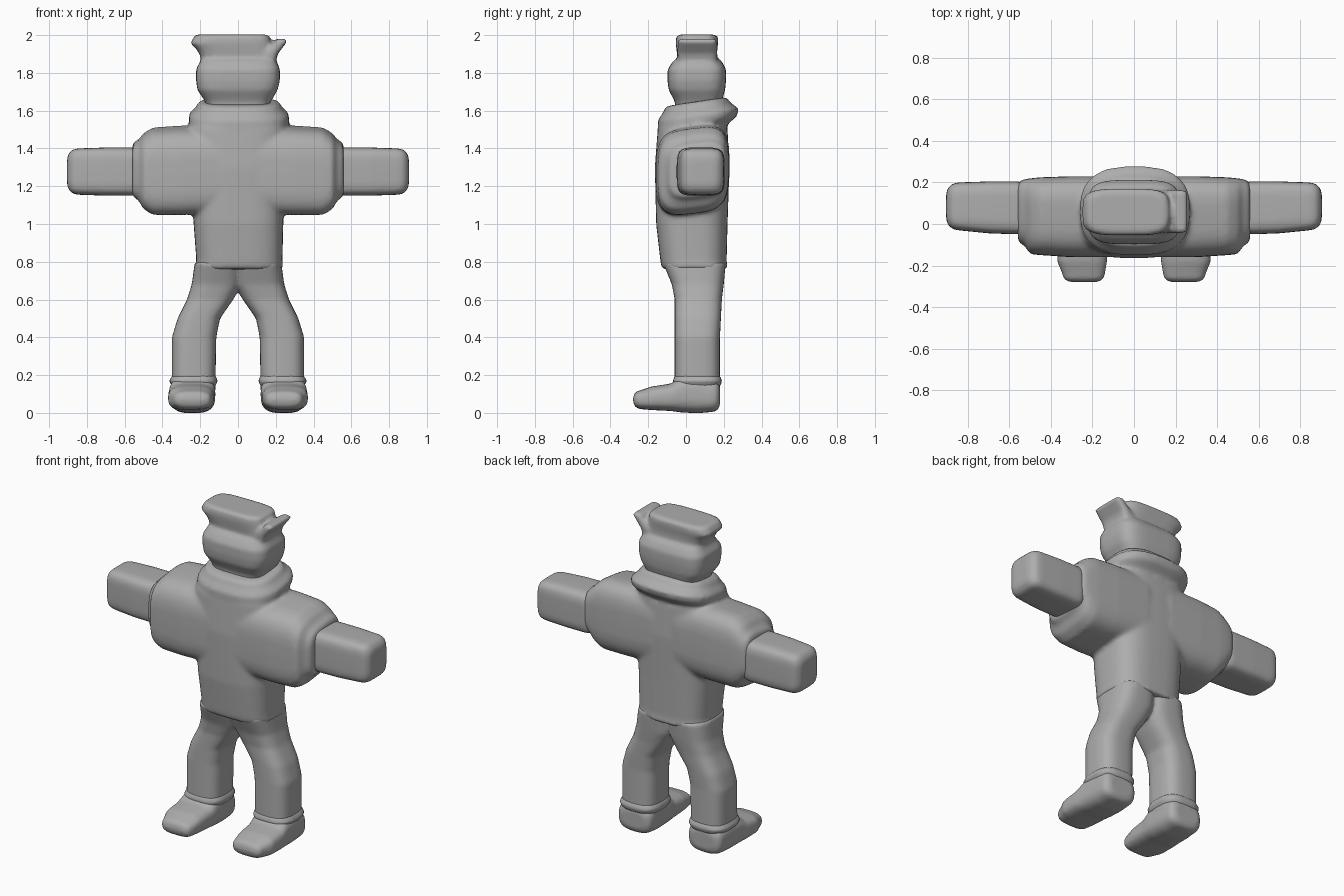
import bpy
import bmesh
from math import sin, cos, pi, copysign

cube = bpy.data.objects.get("Cube")
if cube:
    bpy.data.objects.remove(cube, do_unlink=True)

grey = bpy.data.materials.new("plain_grey")
grey.use_nodes = True
tone = (.42, .42, .42, 1)
grey.diffuse_color = tone
grey.node_tree.nodes["Principled BSDF"].inputs["Base Color"].default_value = tone


def rounded_ends(rows, radius):
    """Replace the first and last row by a short quarter-round cap."""
    def cap(row, inward):
        t, a_min, a_max, b_min, b_max = row
        steps = []
        for k in range(4):
            angle = k / 3 * pi / 2
            inset = radius * (1 - sin(angle))
            steps.append((t + inward * radius * (1 - cos(angle)),
                          a_min + inset, a_max - inset,
                          b_min + inset, b_max - inset))
        return steps
    direction = copysign(1, rows[-1][0] - rows[0][0])
    first = cap(rows[0], direction)
    last = cap(rows[-1], -direction)
    return first + rows[1:-1] + last[::-1]


def loft(bm, axis, rows, side=1, radius=.04, power=3.5, tilt=0, segments=40):
    """Skin rows of (position, min, max, min, max) with rounded-box rings."""
    rings = []
    for t, a_min, a_max, b_min, b_max in rounded_ends(rows, radius):
        ring = []
        for i in range(segments):
            angle = 2 * pi * i / segments
            c, s = cos(angle), sin(angle)
            u = copysign(abs(c) ** (2 / power), c)
            v = copysign(abs(s) ** (2 / power), s)
            a = (a_min + a_max) / 2 + u * (a_max - a_min) / 2
            b = (b_min + b_max) / 2 + v * (b_max - b_min) / 2
            x, y, z = {"x": (t, a, b), "y": (a, t, b), "z": (a, b, t)}[axis]
            ring.append(bm.verts.new((x * side, y, z + tilt * y)))
        rings.append(ring)
    faces = [bm.faces.new(rings[0]), bm.faces.new(rings[-1])]
    for low, high in zip(rings, rings[1:]):
        for i in range(segments):
            j = (i + 1) % segments
            faces.append(bm.faces.new((low[i], low[j], high[j], high[i])))
    bmesh.ops.recalc_face_normals(bm, faces=faces)


def finish(bm, name, voxel=.012, softness=6):
    """Fuse the overlapping lofts of one part into a soft sculpted surface."""
    mesh = bpy.data.meshes.new(name)
    bm.to_mesh(mesh)
    bm.free()
    mesh.materials.append(grey)
    obj = bpy.data.objects.new(name, mesh)
    bpy.context.collection.objects.link(obj)
    fuse = obj.modifiers.new("fuse", "REMESH")
    fuse.mode = "VOXEL"
    fuse.voxel_size = voxel
    fuse.use_smooth_shade = True
    soften = obj.modifiers.new("soften", "SMOOTH")
    soften.factor = .5
    soften.iterations = softness
    return obj


# Jacket: trunk, puffy sleeves and thick collar in one piece
bm = bmesh.new()
loft(bm, "z", [(.76, -.23, .24, -.13, .22),
               (.8, -.22, .235, -.135, .215),
               (1, -.235, .24, -.158, .22),
               (1.3, -.25, .25, -.165, .23),
               (1.5, -.26, .26, -.15, .22),
               (1.58, -.23, .24, -.13, .2)], radius=.015, power=3)
for side in (1, -1):
    loft(bm, "x", [(.05, -.16, .23, 1.06, 1.51),
                   (.3, -.16, .23, 1.05, 1.51),
                   (.45, -.15, .225, 1.05, 1.5),
                   (.5, -.145, .22, 1.08, 1.47),
                   (.56, -.1, .215, 1.13, 1.43)],
         side, radius=.03, power=3.6, tilt=.12)
loft(bm, "z", [(1.45, -.23, .24, -.12, .2),
               (1.53, -.26, .27, -.15, .27),
               (1.57, -.26, .27, -.15, .28),
               (1.64, -.22, .23, -.12, .23)], radius=.03, power=2.7, tilt=.15)
finish(bm, "jacket", softness=8)

# Head on a short neck, with the flared flat hat and its side tuft
bm = bmesh.new()
loft(bm, "z", [(1.55, -.15, .15, -.05, .18),
               (1.65, -.175, .175, -.06, .19),
               (1.71, -.215, .21, -.092, .207),
               (1.76, -.222, .222, -.098, .212),
               (1.82, -.222, .222, -.097, .212),
               (1.86, -.2, .205, -.07, .19),
               (1.88, -.195, .2, -.045, .165),
               (1.92, -.215, .185, -.05, .165),
               (1.96, -.255, .175, -.055, .17),
               (2.003, -.235, .17, -.053, .17)], radius=.02, power=4)
loft(bm, "z", [(1.84, .1, .2, -.04, .16),
               (1.9, .13, .21, -.045, .165),
               (1.98, .195, .26, -.045, .165)], radius=.015, power=5)
finish(bm, "head_and_hat", softness=4)

# Trousers: two bowed legs fused at the hips
bm = bmesh.new()
for side in (1, -1):
    loft(bm, "z", [(.1, .12, .35, -.06, .18),
                   (.4, .115, .35, -.06, .18),
                   (.5, .095, .32, -.06, .185),
                   (.6, .025, .27, -.06, .19),
                   (.68, -.02, .245, -.075, .2),
                   (.8, -.03, .23, -.12, .21)],
         side, radius=.01, power=3)
finish(bm, "trousers")

for side, label in ((1, "left"), (-1, "right")):
    # Mitten-like block hand
    bm = bmesh.new()
    loft(bm, "x", [(.5, -.05, .205, 1.15, 1.405),
                   (.7, -.045, .205, 1.15, 1.405),
                   (.905, -.03, .2, 1.155, 1.4)],
         side, radius=.055, power=5)
    finish(bm, label + "_hand")

    # Trouser cuff
    bm = bmesh.new()
    loft(bm, "z", [(.14, .115, .355, -.065, .185),
                   (.17, .107, .365, -.07, .192),
                   (.2, .115, .353, -.063, .183)],
         side, radius=.012, power=3)
    finish(bm, label + "_cuff", voxel=.008, softness=3)

    # Shoe with a low toe and a tall ankle
    bm = bmesh.new()
    loft(bm, "y", [(-.28, .14, .345, .02, .12),
                   (-.18, .13, .37, .015, .14),
                   (-.08, .125, .37, .01, .155),
                   (-.03, .12, .365, .003, .19),
                   (.06, .12, .36, -.002, .2),
                   (.18, .125, .355, .005, .18)],
         side, radius=.04, power=3)
    finish(bm, label + "_shoe", voxel=.01)
